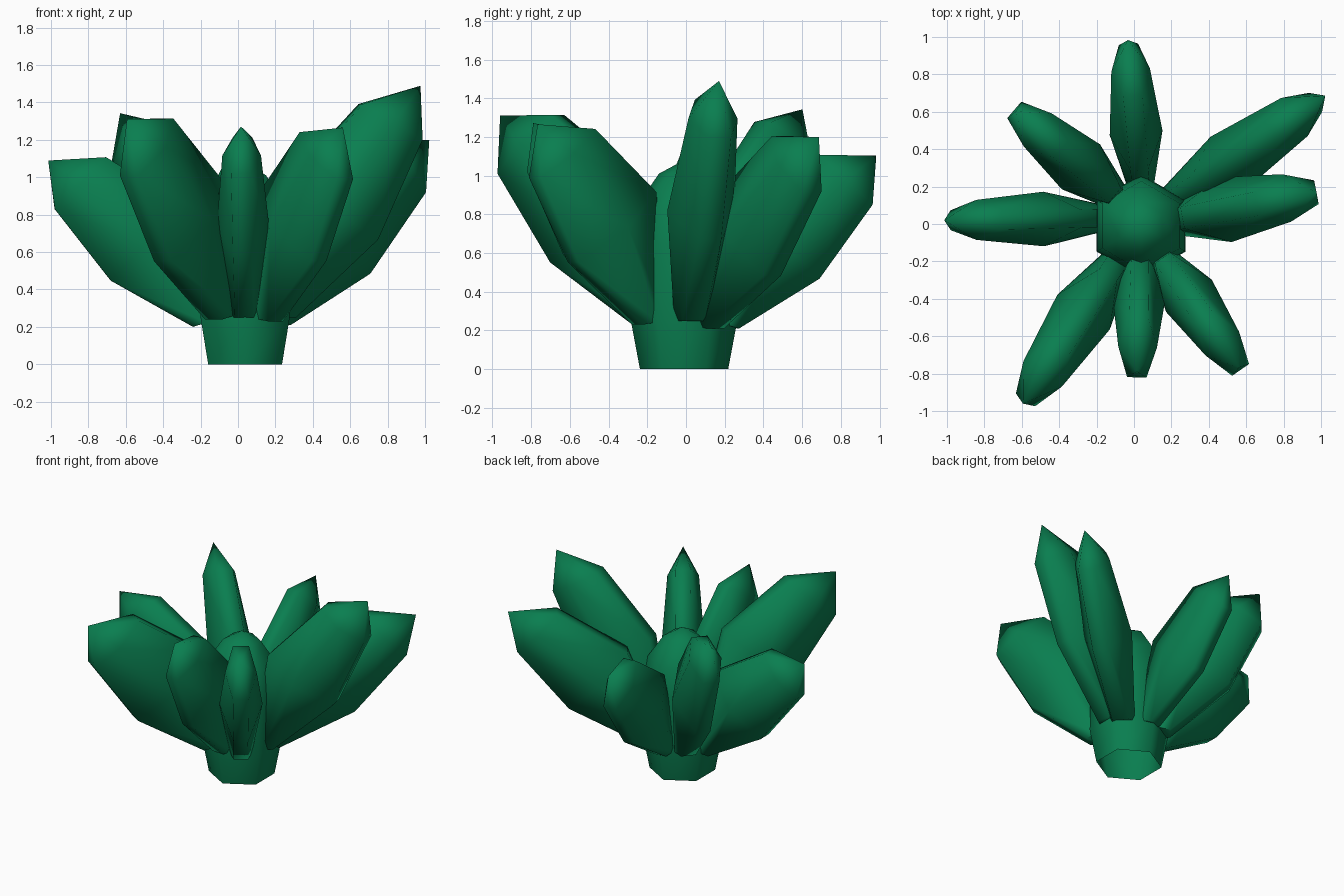
import bpy, bmesh, math
from mathutils import Vector

cube = bpy.data.objects.get("Cube")
if cube:
    bpy.data.objects.remove(cube)

green = bpy.data.materials.new("leaf_green")
green.use_nodes = True
COLOUR = (0.003, 0.21, 0.08, 1)
green.diffuse_color = COLOUR
green.node_tree.nodes["Principled BSDF"].inputs["Base Color"].default_value = COLOUR


def loft(name, rings, tip, closed_start):
    """Skin rings of equal size and end in a point."""
    bm = bmesh.new()
    loops = [[bm.verts.new(p) for p in ring] for ring in rings]
    n = len(loops[0])
    for a, b in zip(loops, loops[1:]):
        for i in range(n):
            j = (i + 1) % n
            bm.faces.new((a[i], a[j], b[j], b[i]))
    if closed_start:
        bm.faces.new(loops[0][::-1])
    top = bm.verts.new(tip)
    for i in range(n):
        bm.faces.new((loops[-1][i], loops[-1][(i + 1) % n], top))
    bmesh.ops.recalc_face_normals(bm, faces=bm.faces)
    mesh = bpy.data.meshes.new(name)
    bm.to_mesh(mesh)
    bm.free()
    mesh.materials.append(green)
    obj = bpy.data.objects.new(name, mesh)
    bpy.context.collection.objects.link(obj)
    bpy.ops.object.select_all(action='DESELECT')
    obj.select_set(True)
    bpy.context.view_layer.objects.active = obj
    bpy.ops.object.shade_smooth_by_angle(angle=math.radians(75))


# Six-sided flaring stem, open below, with a domed top
def hexagon(radius, z):
    angles = [math.radians(90 + 60 * i) for i in range(6)]
    return [(0.038 + radius * math.cos(a), -0.01 + radius * math.sin(a), z) for a in angles]


stem = [(0.228, 0), (0.275, 0.25), (0.27, 0.65), (0.24, 0.85), (0.13, 1.01)]
loft("stem", [hexagon(r, z) for r, z in stem], (0.038, -0.01, 1.08), False)

# Leaf sections: outer edge, inner edge (along, up), half width at edges and sides
SECTIONS = [((0, 0), (-0.08, 0.13), 0.05, 0.075),
            ((0.51, -0.1), (0.47, 0.48), 0.05, 0.15),
            ((1, 0), (0.97, 0.4), 0.055, 0.11)]
TIP = (1.2, 0.18)


def leaf(name, base, end, depth=1.0):
    base, end = Vector(base), Vector(end)
    chord = end - base
    side = chord.cross(Vector((0, 0, 1))).normalized() * chord.length
    up = side.normalized().cross(chord)

    def place(point, across=0):
        # Depth thins only the inner half, so the outer edge stays put
        rise = point[1] * (depth if point[1] > 0 else 1)
        return base + chord * point[0] + up * rise + side * across

    rings = []
    for outer, inner, edge, wide in SECTIONS:
        mid = [(a + b) / 2 for a, b in zip(outer, inner)]
        rings.append([place(outer, -edge), place(outer, edge), place(mid, wide),
                      place(inner, edge), place(inner, -edge), place(mid, -wide)])
    loft(name, rings, place(TIP), True)


# Eight leaves, each from its foot to its outer shoulder
leaf("leaf_front", (0.03, -0.28, 0.25), (0.015, -0.82, 1.02))
leaf("leaf_front_left", (0.2, -0.25, 0.23), (0.57, -0.78, 0.99), 1.06)
leaf("leaf_left", (0.3, 0.04, 0.25), (0.975, 0.17, 1.2), 0.8)
leaf("leaf_back_left", (0.25, 0.15, 0.21), (0.97, 0.65, 0.92), 0.87)
leaf("leaf_back", (0.03, 0.27, 0.21), (-0.03, 0.96, 0.85))
leaf("leaf_back_right", (-0.16, 0.2, 0.23), (-0.64, 0.61, 1.07), 0.92)
leaf("leaf_right", (-0.24, 0.03, 0.2), (-0.98, 0.02, 0.83))
leaf("leaf_front_right", (-0.13, -0.26, 0.24), (-0.58, -0.94, 1.01))
